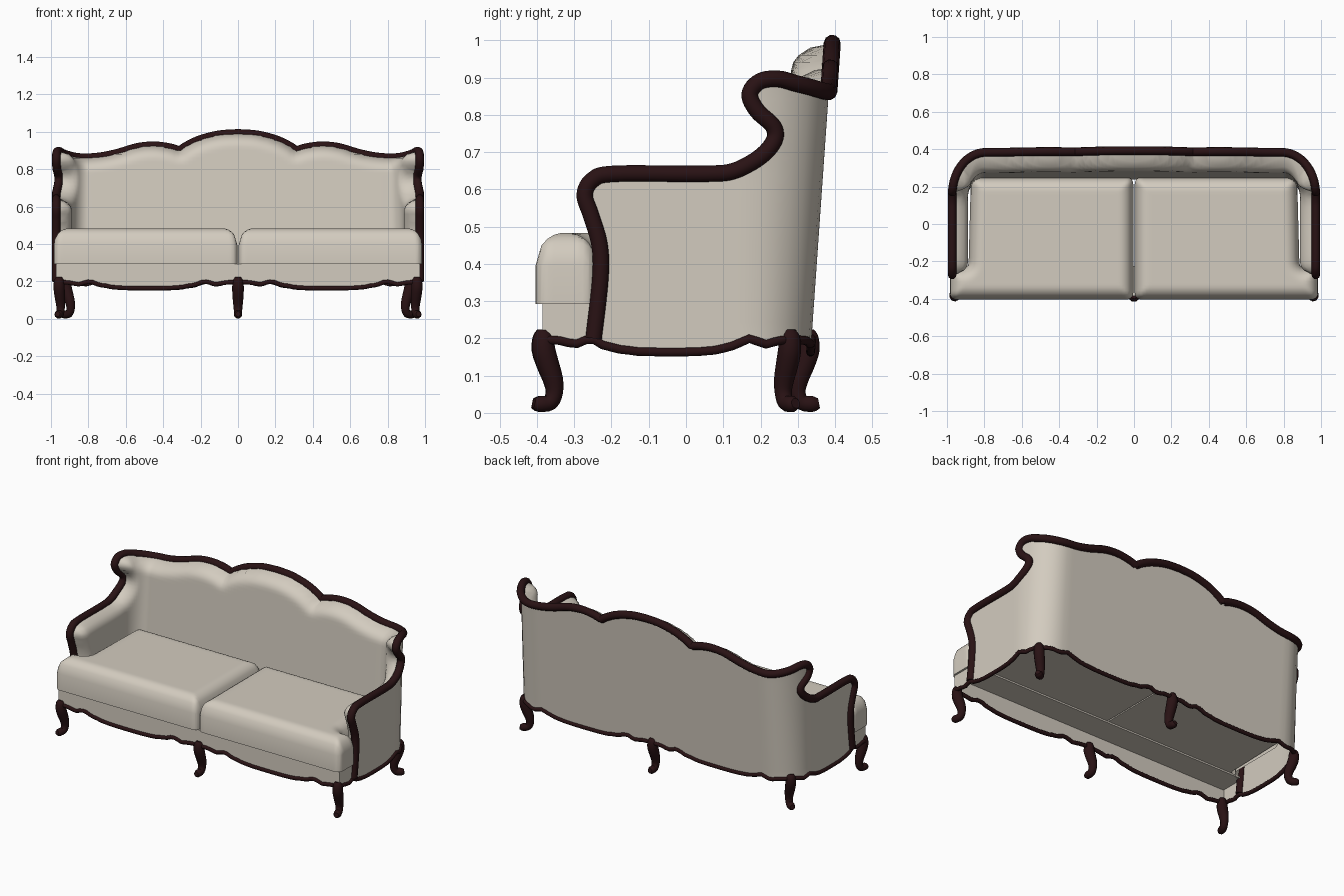
import bpy, bmesh, math
from mathutils import Vector

if "Cube" in bpy.data.objects:
    bpy.data.objects.remove(bpy.data.objects["Cube"])


def material(name, rgb):
    m = bpy.data.materials.new(name)
    m.use_nodes = True
    m.diffuse_color = (*rgb, 1)
    bsdf = m.node_tree.nodes["Principled BSDF"]
    bsdf.inputs["Base Color"].default_value = (*rgb, 1)
    bsdf.inputs["Roughness"].default_value = 0.7
    return m


CREAM = material("cream fabric", (0.65, 0.6, 0.52))
WOOD = material("dark wood", (0.022, 0.006, 0.007))

# Footprint: s runs from the back centre, round the corner, along the side to the front centre
HALF, BACK, FRONT, RAD = 0.972, 0.337, -0.385, 0.18
S_ARC = HALF - RAD
S_SIDE = S_ARC + RAD * math.pi / 2
S_FRONT = S_SIDE + BACK - RAD - FRONT
S_END = S_FRONT + HALF
S_LEG = (S_ARC + S_SIDE) / 2


def place(s, z, inset=0.0):
    if s < S_ARC:
        p, n = Vector((s, BACK)), Vector((0, 1))
    elif s < S_SIDE:
        a = (S_SIDE - s) / RAD
        n = Vector((math.cos(a), math.sin(a)))
        p = Vector((S_ARC, BACK - RAD)) + n * RAD
    elif s < S_FRONT:
        p, n = Vector((HALF, BACK - RAD - (s - S_SIDE))), Vector((1, 0))
    else:
        p, n = Vector((S_END - s, FRONT)), Vector((0, -1))
    lean = max(0, (p.y - BACK + RAD) / RAD) * 0.07 * (z - 0.2)
    p = p - n * inset
    return Vector((p.x, p.y + lean, z))


def smooth(points, n=6):
    """Catmull-Rom curve through the points."""
    pts = [Vector(p) for p in points]
    pts = [pts[0]] + pts + [pts[-1]]
    out = []
    for a, b, c, d in zip(pts, pts[1:], pts[2:], pts[3:]):
        for i in range(n):
            t = i / n
            out.append(b + (c - a) * t / 2 + (a * 2 - b * 5 + c * 4 - d) * t * t / 2
                       + (b * 3 - a - c * 3 + d) * t ** 3 / 2)
    return out + [pts[-1]]


def distance(p, line):
    best = 9.0
    for a, b in zip(line, line[1:]):
        e = b - a
        t = max(0, min(1, (p - a).dot(e) / max(e.length_squared, 1e-12)))
        best = min(best, (p - a - e * t).length)
    return best


def puff(d, r):
    return math.sqrt(1 - (1 - min(d / r, 1)) ** 2)


def finish(obj, mat, mirror=False, angle=40):
    obj.data.materials.append(mat)
    bpy.ops.object.select_all(action="DESELECT")
    obj.select_set(True)
    bpy.context.view_layer.objects.active = obj
    if obj.type == "CURVE":
        bpy.ops.object.convert(target="MESH")
    bpy.ops.object.shade_smooth_by_angle(angle=math.radians(angle))
    if mirror:
        bpy.context.object.modifiers.new("Mirror", "MIRROR")


def sheet(name, outline, step, mapping, facing=1, border=None, corner=0, floor=None):
    """Cut a flat outline into a grid, then map it into space."""
    bm = bmesh.new()
    face = bm.faces.new([bm.verts.new((p[0], p[1], 0)) for p in outline])
    if corner:
        bmesh.ops.bevel(bm, geom=bm.verts[:], offset=corner, segments=5,
                        profile=0.5, affect="VERTICES")
    bm.faces.ensure_lookup_table()
    ring = [v.co.xy for v in bm.faces[0].verts]
    border = border or [p.copy() for p in ring + ring[:1]]
    for axis in (0, 1):
        lo, hi = min(p[axis] for p in ring), max(p[axis] for p in ring)
        cuts = [lo + step * i for i in range(1, math.ceil((hi - lo) / step))]
        if axis == 0 and floor is None:
            cuts.append(S_FRONT)
        no = Vector((1 - axis, axis, 0))
        for c in cuts:
            bmesh.ops.bisect_plane(bm, geom=bm.verts[:] + bm.edges[:] + bm.faces[:],
                                   plane_co=no * c, plane_no=no, dist=1e-5)
    for v in bm.verts:
        v.co = mapping(v.co.x, v.co.y, distance(v.co.xy, border))
    if floor is not None:
        rim = [e for e in bm.edges if e.is_boundary]
        new = bmesh.ops.extrude_edge_only(bm, edges=rim)["geom"]
        for v in new:
            if isinstance(v, bmesh.types.BMVert):
                v.co.z = floor
        bmesh.ops.holes_fill(bm, edges=[e for e in bm.edges if e.is_boundary])
        bmesh.ops.recalc_face_normals(bm, faces=bm.faces[:])
    else:
        bm.normal_update()
        mid = Vector((0, 0, 0.5))
        side = sum(f.normal.dot(f.calc_center_median() - mid) * f.calc_area() for f in bm.faces)
        if side * facing < 0:
            bmesh.ops.reverse_faces(bm, faces=bm.faces[:])
    me = bpy.data.meshes.new(name)
    bm.to_mesh(me)
    bm.free()
    obj = bpy.data.objects.new(name, me)
    bpy.context.collection.objects.link(obj)
    finish(obj, CREAM, mirror=True)


def tube(name, points, radius, radii=None, cyclic=False):
    cu = bpy.data.curves.new(name, "CURVE")
    cu.dimensions = "3D"
    cu.bevel_depth, cu.bevel_resolution, cu.use_fill_caps = radius, 3, True
    sp = cu.splines.new("POLY")
    sp.points.add(len(points) - 1)
    for i, p in enumerate(points):
        sp.points[i].co = (*p, 1)
        sp.points[i].radius = radii[i] if radii else 1
    sp.use_cyclic_u = cyclic
    obj = bpy.data.objects.new(name, cu)
    bpy.context.collection.objects.link(obj)
    finish(obj, WOOD, angle=60)


def mirrored(points):
    """Both halves of a path that starts on the centre line."""
    return [Vector((-p.x, p.y, p.z)) for p in reversed(points[1:])] + points


# Top rail: back crest by s, then wing, arm and arm front by y
crest = [(0, 0.992), (0.1, 0.985), (0.2, 0.96), (0.27, 0.928), (0.31, 0.902), (0.318, 0.902),
         (0.37, 0.917), (0.45, 0.926), (0.54, 0.917), (0.65, 0.885), (0.75, 0.866),
         (0.85, 0.863), (0.95, 0.882), (1.0, 0.896)]
arm = [(0.19, 0.89), (0.168, 0.855), (0.185, 0.81), (0.222, 0.768), (0.224, 0.73),
       (0.19, 0.685), (0.13, 0.65), (0.05, 0.642), (-0.19, 0.642), (-0.25, 0.626),
       (-0.272, 0.585), (-0.255, 0.53), (-0.232, 0.45), (-0.23, 0.36), (-0.248, 0.2)]
rail = smooth(crest + [(S_SIDE + BACK - RAD - y, z) for y, z in arm])
tube("top_rail", mirrored([place(*p) for p in rail]), 0.023)

# Scalloped lower rail between the legs
SCALLOP = smooth([(0, 0.163), (0.3, 0.166), (0.52, 0.182), (0.63, 0.199), (0.75, 0.184),
                  (0.86, 0.194), (1, 0.196)])


def hem(s):
    ends = [0, S_LEG, S_FRONT, S_END]
    a, b = next((a, b) for a, b in zip(ends, ends[1:]) if s <= b + 1e-6)
    t = abs(2 * (s - a) / (b - a) - 1)
    return min(SCALLOP, key=lambda p: abs(p.x - t)).y


def hem_line(a, b, n):
    return [(a + (b - a) * i / n, hem(a + (b - a) * i / n)) for i in range(n + 1)]


lower = [place(*p) for p in hem_line(0, S_FRONT, 70) + hem_line(S_FRONT, S_END, 40)[1:]]
tube("lower_rail", mirrored(lower)[:-1], 0.012, cyclic=True)

# Outer shell, padded lining and front apron
s_arm = rail[-1].x
sheet("outer_shell", [tuple(p) for p in rail[:-1]] + hem_line(0, s_arm, 60)[::-1],
      0.04, lambda s, z, d: place(s, z))


def lining(s, z, d):
    t = max(0, min(1, (s - S_ARC) / (S_SIDE - S_ARC)))
    return place(s, z, (0.105 - 0.02 * t) * puff(d, 0.07))


upper = [p for p in rail if p.y > 0.285]
sheet("padded_lining", [tuple(p) for p in upper] + [(upper[-1].x, 0.28), (0, 0.28)],
      0.02, lining, facing=-1, border=rail)
sheet("front_apron", [(S_END, 0.292), (s_arm, 0.292)] + hem_line(s_arm, S_END, 60),
      0.05, lambda s, z, d: place(s, z))

# Ledge under the front of the cushions
bpy.ops.mesh.primitive_cube_add(size=1, location=(0, -0.305, 0.287))
ledge = bpy.context.object
ledge.name = "seat_ledge"
ledge.scale = (2 * HALF - 0.004, 0.16, 0.01)
finish(ledge, CREAM)

# Pair of seat cushions with ears in front of the arms
sheet("seat_cushions", [(0.004, -0.404), (0.984, -0.404), (0.984, -0.24), (0.885, -0.24),
                        (0.872, 0.25), (0.004, 0.25)],
      0.016, lambda x, y, d: Vector((x, y, 0.395 + 0.088 * puff(d, 0.075))),
      corner=0.035, floor=0.292)

# Curved legs with scrolled feet
LEG = smooth([(-0.002, 0.222, 0.016), (0.0, 0.205, 0.027), (0.0, 0.17, 0.031),
              (-0.012, 0.13, 0.03), (-0.026, 0.09, 0.027), (-0.03, 0.055, 0.023),
              (-0.018, 0.028, 0.022), (0.012, 0.024, 0.022), (0.028, 0.026, 0.014)], 3)


def leg(name, x, y, dx, dy):
    n = Vector((dx, dy)).normalized()
    tube(name, [(x + n.x * p.x, y + n.y * p.x, p.y) for p in LEG], 1.0, [p.z for p in LEG])


corner = place(S_LEG, 0.2)
leg("front_centre_leg", 0, FRONT, 0, -1)
leg("back_centre_leg", 0, BACK - 0.008, 0, 1)
for side, k in (("left", 1), ("right", -1)):
    leg("front_leg_" + side, k * 0.957, FRONT + 0.003, k * 0.3, -1)
    leg("back_leg_" + side, k * corner.x, corner.y - 0.006, k, 0.7)
